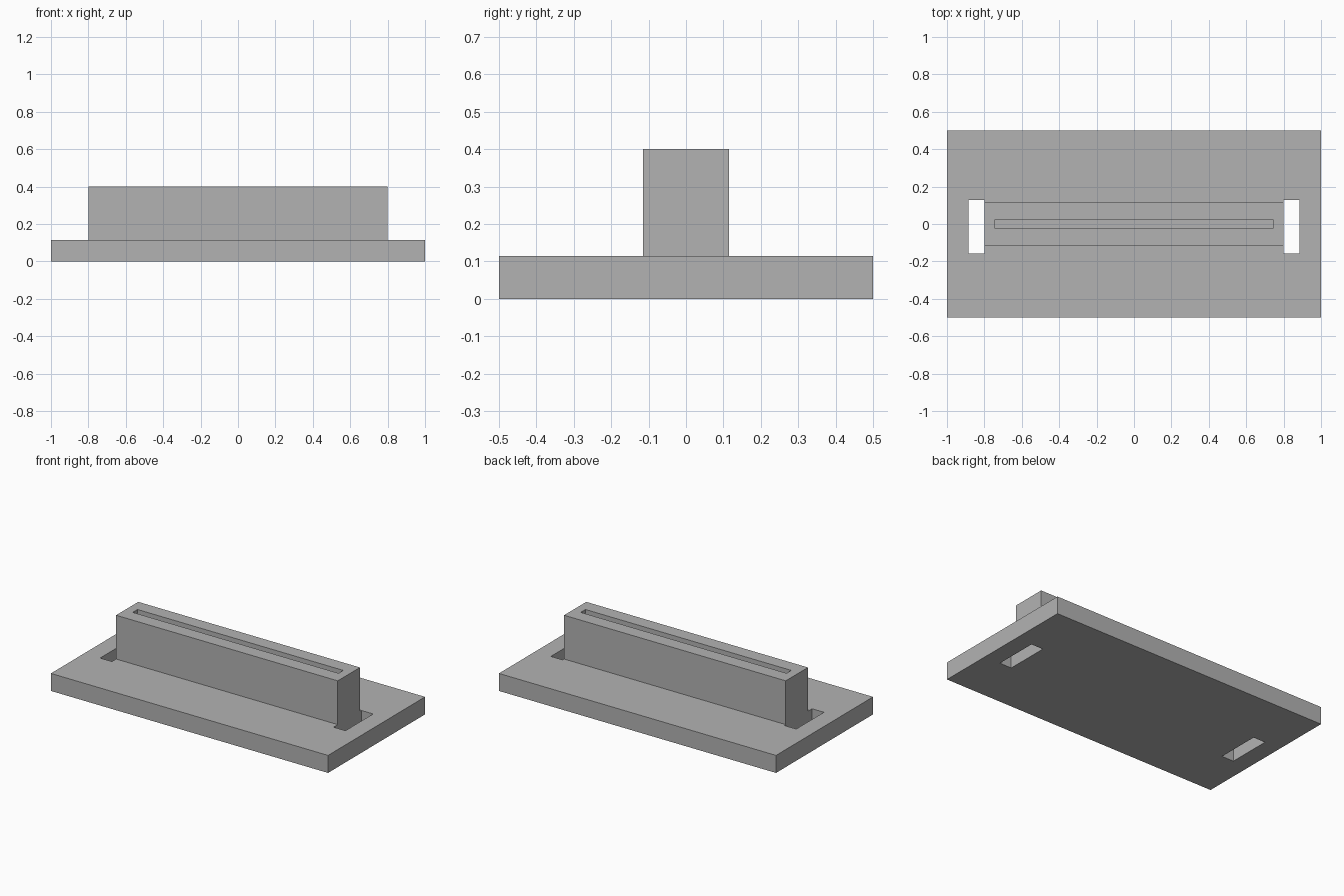
import bpy

cube = bpy.data.objects.get("Cube")
if cube:
    bpy.data.objects.remove(cube, do_unlink=True)

U = 1 / 35  # one design unit

grey = bpy.data.materials.new("plain_grey")
grey.use_nodes = True
COLOUR = (0.45, 0.45, 0.45, 1)
grey.diffuse_color = COLOUR
grey.node_tree.nodes["Principled BSDF"].inputs["Base Color"].default_value = COLOUR


def box(name, low, high):
    """Box between two corners given in design units."""
    centre = [(a + b) / 2 * U for a, b in zip(low, high)]
    size = [(b - a) * U for a, b in zip(low, high)]
    bpy.ops.mesh.primitive_cube_add(size=1, location=centre)
    ob = bpy.context.object
    ob.name = name
    ob.scale = size
    bpy.ops.object.transform_apply(location=False, rotation=False, scale=True)
    ob.data.materials.append(grey)
    return ob


def cut(target, cutter):
    """Subtract the cutter from the target, then discard it."""
    cutter.hide_render = True
    mod = target.modifiers.new("cut", 'BOOLEAN')
    mod.operation = 'DIFFERENCE'
    mod.solver = 'EXACT'
    mod.object = cutter
    bpy.context.view_layer.objects.active = target
    bpy.ops.object.modifier_apply(modifier=mod.name)
    bpy.data.objects.remove(cutter, do_unlink=True)


# Base plate with a through hole beyond each end of the holder
plate = box("base_plate", (-35, -17.5, 0), (35, 17.5, 4))
for x in (-31, 28):
    cut(plate, box("hole_cutter", (x, -5.5, -2), (x + 3, 4.5, 6)))

# Upright holder with a narrow slot along its top
holder = box("slotted_holder", (-28, -4, 4), (28, 4, 14))
cut(holder, box("slot_cutter", (-26, -0.85, 6), (26, 0.85, 16)))
